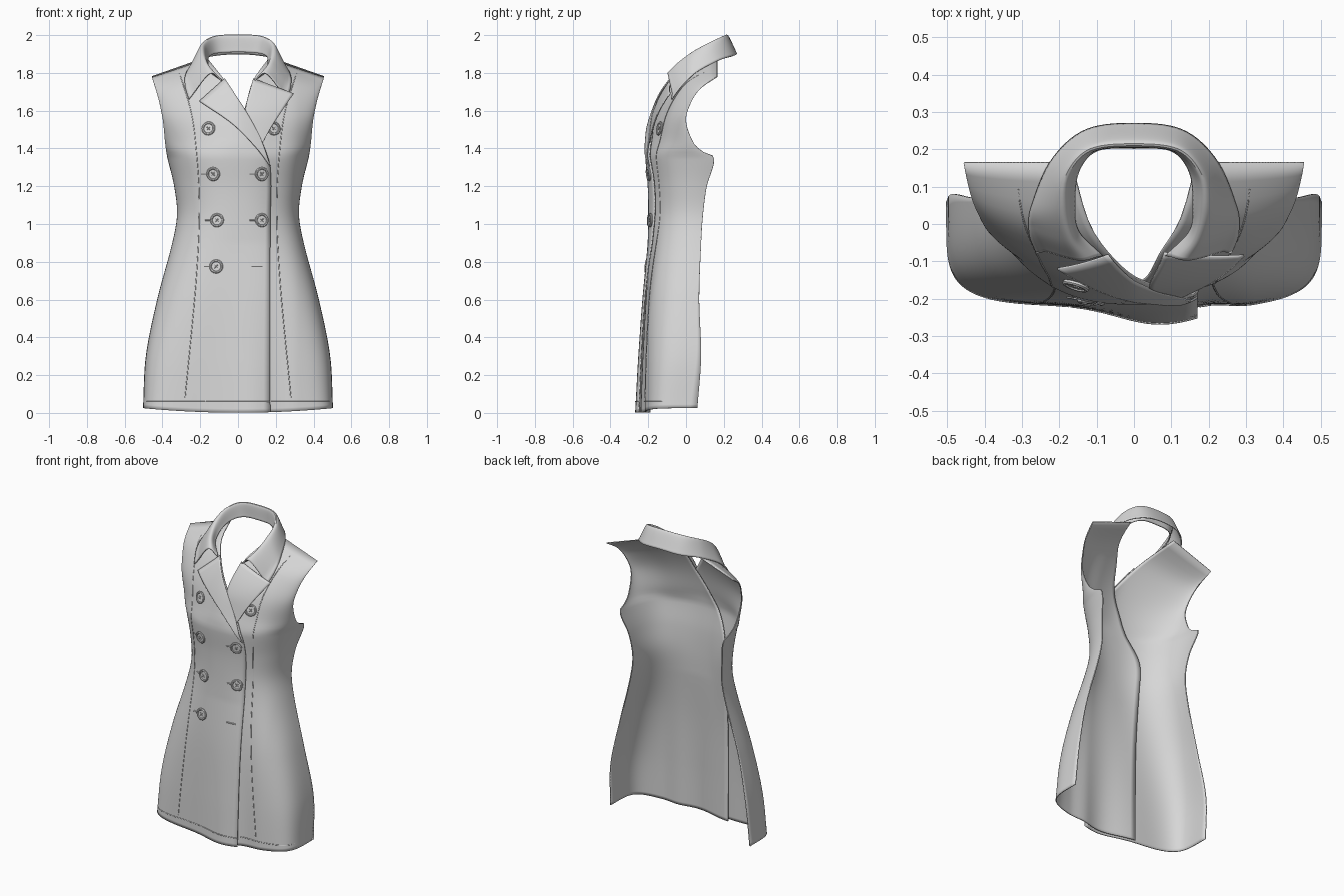
import bpy, bmesh, math
from mathutils import Vector

cube = bpy.data.objects.get("Cube")
if cube:
    bpy.data.objects.remove(cube, do_unlink=True)

cloth = bpy.data.materials.new("pale_grey_cloth")
cloth.use_nodes = True
cloth.diffuse_color = (0.68, 0.68, 0.68, 1)
cloth.node_tree.nodes["Principled BSDF"].inputs["Base Color"].default_value = (0.68, 0.68, 0.68, 1)

# Body sections: height, half width, side edge y, front y, squareness
SECTIONS = [
    (0.025, 0.50, 0.06, -0.213, 5.2), (0.3, 0.485, 0.08, -0.213, 4.2),
    (0.6, 0.425, 0.07, -0.21, 3.2), (0.9, 0.345, 0.08, -0.20, 2.5),
    (1.05, 0.32, 0.09, -0.197, 2.3), (1.2, 0.335, 0.11, -0.20, 2.3),
    (1.355, 0.372, 0.148, -0.213, 2.35), (1.385, 0.377, 0.085, -0.211, 2.1),
    (1.43, 0.383, 0.04, -0.204, 1.8), (1.55, 0.395, 0.0, -0.162, 1.6),
    (1.65, 0.415, 0.03, -0.09, 1.55), (1.72, 0.435, 0.08, 0.0, 1.6),
    (1.78, 0.455, 0.165, 0.165, 1.7)]
BOTTOM, TOP = 0.025, 1.78


def smooth(t):
    t = min(max(t, 0), 1)
    return t * t * (3 - 2 * t)


def table(rows, key):
    """Smooth lookup in rows sorted by their first value."""
    key = min(max(key, rows[0][0]), rows[-1][0])
    i = next(i for i in range(len(rows) - 1) if key <= rows[i + 1][0])
    a, b = rows[i], rows[i + 1]
    p, q = rows[max(i - 1, 0)], rows[min(i + 2, len(rows) - 1)]
    h = b[0] - a[0]
    t = (key - a[0]) / h
    out = []
    for k in range(1, len(a)):
        ma = (b[k] - p[k]) / (b[0] - p[0]) * h
        mb = (q[k] - a[k]) / (q[0] - a[0]) * h
        d = b[k] - a[k]
        out.append(a[k] + t * (ma + t * (3 * d - 2 * ma - mb + t * (ma + mb - 2 * d))))
    return out


def spline(points, t):
    """Smooth curve through evenly keyed points, t from 0 to 1."""
    return table([(i, *p) for i, p in enumerate(points)], t * (len(points) - 1))


def lift(row, u):
    return 0.16 * (1 - min(abs(u), 1)) * smooth((row - 1.4) / 0.38)


def section_y(x, row):
    w, back, front, n = table(SECTIONS, row)
    u = min(abs(x) / w, 1)
    bulge = 0.055 * max(1 - row / 0.9, 0) * math.exp(-((x - 0.07) / 0.16) ** 2)
    return back - (back - front) * (1 - u ** n) ** (1 / n) - bulge


def body_y(x, z):
    row = z
    for _ in range(20):
        row = z - lift(row, x / table(SECTIONS, row)[0])
    return section_y(x, row)


def under(x, z):
    """How far the lower layer sits behind the upper one."""
    gap = 0.014 + 0.015 * max(1 - z / 0.9, 0)
    return gap * (1 - smooth((x - 0.17) / 0.15)) * (1 - smooth((z - 1.6) / 0.2))


def drape(x, z, offset=0.0):
    back = under(x, z) if x > 0.172 else 0
    return (x, body_y(x, z) + back - offset, z)


def finish(obj, thickness=0):
    obj.data.materials.append(cloth)
    if thickness:
        mod = obj.modifiers.new("cloth_thickness", "SOLIDIFY")
        mod.thickness, mod.offset = thickness, 0
    bpy.ops.object.select_all(action="DESELECT")
    bpy.context.view_layer.objects.active = obj
    obj.select_set(True)
    bpy.ops.object.shade_smooth_by_angle(angle=math.radians(40))


def sheet(name, f, cols, rows, thickness=0.006):
    """Grid surface from f(s, t)."""
    verts = [f(i / cols, j / rows) for j in range(rows + 1) for i in range(cols + 1)]
    c = cols + 1
    faces = [(j * c + i, j * c + i + 1, (j + 1) * c + i + 1, (j + 1) * c + i)
             for j in range(rows) for i in range(cols)]
    mesh = bpy.data.meshes.new(name)
    mesh.from_pydata(verts, [], faces)
    bm = bmesh.new()
    bm.from_mesh(mesh)
    bmesh.ops.remove_doubles(bm, verts=bm.verts, dist=0.0003)
    bmesh.ops.recalc_face_normals(bm, faces=bm.faces)
    bm.to_mesh(mesh)
    bm.free()
    obj = bpy.data.objects.new(name, mesh)
    bpy.context.collection.objects.link(obj)
    finish(obj, thickness)


def cord(name, points, radius=0.0025):
    curve = bpy.data.curves.new(name, "CURVE")
    curve.dimensions = "3D"
    curve.bevel_depth, curve.bevel_resolution = radius, 1
    line = curve.splines.new("POLY")
    line.points.add(len(points) - 1)
    for p, co in zip(line.points, points):
        p.co = (*co, 1)
    obj = bpy.data.objects.new(name, curve)
    bpy.context.collection.objects.link(obj)
    curve.materials.append(cloth)


# Front panels: inner edge by height, measured toward the panel's own side
RIGHT_EDGE = [(0, -0.17), (1.0, -0.17), (1.3, -0.17), (1.45, -0.12),
              (1.6, -0.04), (1.76, 0.07), (1.88, 0.165)]
LEFT_EDGE = [(0, -0.17), (1.0, -0.17), (1.22, -0.165), (1.45, -0.05),
             (1.6, 0.03), (1.76, 0.08), (1.88, 0.165)]


def panel(name, side, edge):
    def f(s, t):
        row = BOTTOM + (TOP - BOTTOM) * t
        w = table(SECTIONS, row)[0]
        z = row
        for _ in range(12):
            e = table(edge, z)[0] / w
            z = row + lift(row, e)
        u = e + (1 - e) * (1 - (1 - s) ** 3)
        x = side * u * w
        y = section_y(x, row) + (under(x, row) if side > 0 else 0)
        drop = 0.024 * (1 - u * u) * (1 - smooth((row - BOTTOM) / 0.25))
        return (x, y, row + lift(row, u) - drop)
    sheet(name, f, 56, 88)


panel("right_front_panel", -1, RIGHT_EDGE)
panel("left_front_panel", 1, LEFT_EDGE)


# Lapels folded back over the panels
def lapel(name, fold, outer, base, flare):
    def f(s, t):
        a, b = spline(fold, t), spline(outer, t)
        x, z = (a[k] + (b[k] - a[k]) * s for k in (0, 1))
        return (x, body_y(x, z) - base - flare * s * (1 - t), z)
    sheet(name, f, 14, 24)


lapel("right_lapel", [(-0.07, 1.77), (0.04, 1.6), (0.12, 1.45), (0.17, 1.31)],
      [(-0.205, 1.65), (-0.03, 1.53), (0.09, 1.41), (0.17, 1.305)], 0.013, 0.012)
lapel("left_lapel", [(0.08, 1.77), (0.04, 1.6), (0.085, 1.51), (0.125, 1.43)],
      [(0.295, 1.69), (0.24, 1.61), (0.18, 1.52), (0.13, 1.43)], 0.01, 0.04)

# Folded collar: inner stand, top fold and outer edge, from nape to tip
STAND = [(0, 0.205, 1.91), (0.1, 0.198, 1.905), (0.15, 0.14, 1.89),
         (0.16, 0.05, 1.86), (0.15, -0.02, 1.81), (0.085, -0.085, 1.76)]
FOLD = [(0, 0.215, 2.0), (0.12, 0.2, 1.993), (0.182, 0.13, 1.96),
        (0.195, 0.04, 1.91), (0.178, -0.04, 1.85), (0.15, -0.095, 1.795)]
FALL = [(0, 0.268, 1.90), (0.13, 0.25, 1.89), (0.22, 0.17, 1.865),
        (0.272, 0.05, 1.80), (0.28, -0.01, 1.735), (0.26, -0.065, 1.66)]


def mirrored(points):
    return [(-x, y, z) for x, y, z in reversed(points[1:])] + points


def collar(s, t):
    x, y, z = spline([spline(mirrored(c), s) for c in (STAND, FOLD, FALL)], t)
    if t > 0.5 and z < 1.84:
        y = min(y, body_y(x, z) - 0.01)
    return (x, y, z)


sheet("collar", collar, 72, 20, 0.007)

# Curved seams and hem stitching
SEAM = [(0.31, 1.80), (0.25, 1.6), (0.222, 1.4), (0.205, 1.1), (0.222, 0.7), (0.28, 0.08)]
for side, label in ((-1, "right"), (1, "left")):
    path = [spline(SEAM, i / 60) for i in range(61)]
    cord(label + "_curved_seam", [drape(side * x, z, 0.003) for x, z in path])
    reach = [0.175 + 0.324 * (1 - (1 - i / 40) ** 4) for i in range(41)]
    cord(label + "_hem_stitch", [drape(side * x, 0.06, 0.003) for x in reach])
cord("centre_hem_stitch", [drape(-0.17 + 0.017 * i, 0.06, 0.003) for i in range(21)])


# Buttons: turned disc with a raised rim, crossed thread and a buttonhole
def button(x, z):
    h = 0.01
    normal = Vector(((body_y(x + h, z) - body_y(x - h, z)) / (2 * h), -1,
                     (body_y(x, z + h) - body_y(x, z - h)) / (2 * h)))
    turn = normal.to_track_quat("Z", "Y")
    centre = Vector(drape(x, z, 0.003))
    profile = [(0.036, 0), (0.037, 0.006), (0.033, 0.01), (0.027, 0.01),
               (0.024, 0.006), (0, 0.006)]

    def f(s, t):
        r, up = profile[round(t * 5)]
        a = s * math.tau
        return centre + turn @ Vector((r * math.cos(a), r * math.sin(a), up))
    sheet("button", f, 28, 5, 0)
    for a in (math.pi / 4, -math.pi / 4):
        arm = Vector((math.cos(a), math.sin(a), 0)) * 0.012
        lifted = Vector((0, 0, 0.007))
        cord("button_thread", [centre + turn @ (lifted - arm), centre + turn @ (lifted + arm)])


def buttonhole(x, z):
    cord("buttonhole", [drape(x + d, z, 0.003) for d in (-0.03, 0, 0.03)], 0.004)


for x, z in ((-0.155, 1.505), (-0.13, 1.265), (-0.11, 1.02), (-0.115, 0.775),
             (0.188, 1.505), (0.125, 1.265), (0.125, 1.02)):
    button(x, z)
    if z < 1.4:
        buttonhole(x - 0.035, z)
buttonhole(0.1, 0.775)
